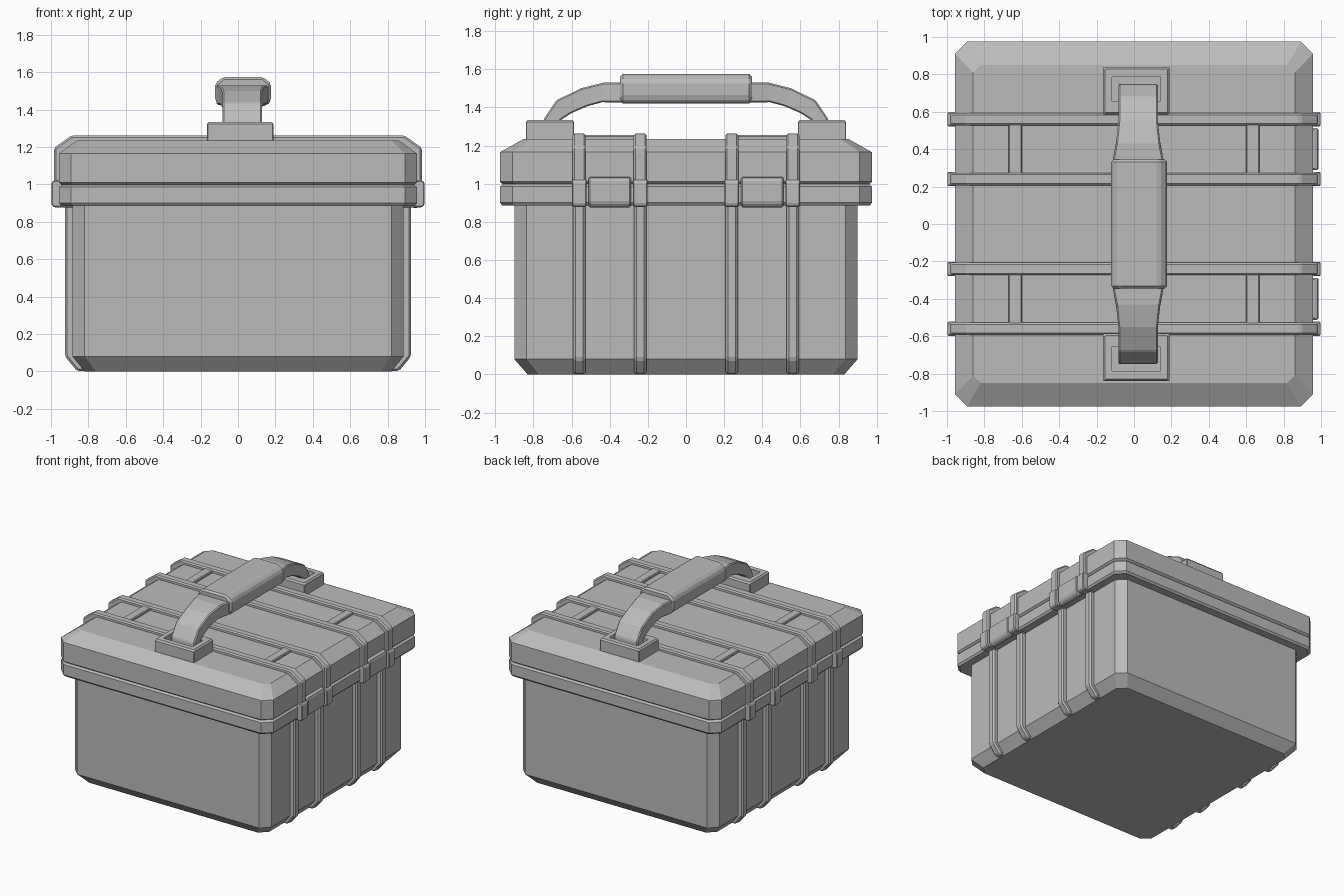
import bpy, bmesh

if "Cube" in bpy.data.objects:
    bpy.data.objects.remove(bpy.data.objects["Cube"], do_unlink=True)

grey = bpy.data.materials.new("plain_grey")
grey.use_nodes = True
grey.diffuse_color = (0.5, 0.5, 0.5, 1)
grey.node_tree.nodes["Principled BSDF"].inputs["Base Color"].default_value = (0.5, 0.5, 0.5, 1)


def loft(name, sections, bevel=0):
    """Skin a row of matching closed sections and cap both ends."""
    bm = bmesh.new()
    rings = [[bm.verts.new(p) for p in s] for s in sections]
    n = len(rings[0])
    for a, b in zip(rings, rings[1:]):
        for i in range(n):
            j = (i + 1) % n
            bm.faces.new((a[i], a[j], b[j], b[i]))
    bm.faces.new(rings[0][::-1])
    bm.faces.new(rings[-1])
    bmesh.ops.recalc_face_normals(bm, faces=bm.faces)
    mesh = bpy.data.meshes.new(name)
    bm.to_mesh(mesh)
    bm.free()
    obj = bpy.data.objects.new(name, mesh)
    bpy.context.collection.objects.link(obj)
    mesh.materials.append(grey)
    if bevel:
        mod = obj.modifiers.new("edge_chamfer", 'BEVEL')
        mod.width = bevel
        mod.segments = 1
        mod.limit_method = 'ANGLE'
    return obj


def ring(z, hx, hy, c, cx=0, cy=0):
    """Rectangle with cut corners at height z."""
    pts = [(hx, hy - c), (hx - c, hy), (c - hx, hy), (-hx, hy - c),
           (-hx, c - hy), (c - hx, -hy), (hx - c, -hy), (hx, c - hy)]
    return [(cx + x, cy + y, z) for x, y in pts]


def prism(name, profile, y0, y1, bevel=0):
    """Extrude an x-z profile along y."""
    return loft(name, [[(x, y, z) for x, z in profile] for y in (y0, y1)], bevel)


def box(name, x0, x1, y0, y1, z0, z1, bevel=0):
    return prism(name, [(x0, z0), (x1, z0), (x1, z1), (x0, z1)], y0, y1, bevel)


def mirrored(half):
    """Complete a symmetric profile from its +x half."""
    return half + [(-x, z) for x, z in reversed(half)]


# Tub with its rim band, and the lid
loft("tub", [ring(0, .82, .83, .06), ring(.08, .885, .9, .065),
             ring(.885, .885, .9, .065), ring(.885, .945, .963, .065),
             ring(.9, .957, .975, .065), ring(.985, .957, .975, .065),
             ring(.997, .942, .96, .065)])
loft("lid", [ring(.997, .942, .96, .065), ring(1.01, .957, .975, .065),
             ring(1.165, .957, .975, .065), ring(1.235, .86, .85, .04)])

# Reinforcing ribs wrapping tub, rim and lid
tub_rib = mirrored([(.86, .002), (.925, .08), (.925, .9)])
lid_rib = mirrored([(.984, 1.005), (.984, 1.195), (.89, 1.262)])
rim_clip = mirrored([(.985, .878), (.998, .892), (.998, 1.01), (.985, 1.022)])
for i, y in enumerate((-.56, -.24, .24, .56)):
    prism(f"tub_rib_{i}", tub_rib, y - .032, y + .032, .012)
    prism(f"lid_rib_{i}", lid_rib, y - .034, y + .034, .01)
    prism(f"rim_clip_{i}", rim_clip, y - .038, y + .038, .006)

for side, s in (("front", -1), ("back", 1)):
    # Cross bars between each pair of lid ribs
    for end, x in (("right", -.635), ("left", .635)):
        box(f"{side}_{end}_cross_bar", x - .036, x + .036,
            s * .4 - .14, s * .4 + .14, 1.2, 1.254, .006)

    # Latch on the +x side
    latch = [(.93, .875), (.965, .875), (.987, .9), (.987, 1.022), (.975, 1.036), (.93, 1.036)]
    prism(f"{side}_latch", latch, s * .4 - .112, s * .4 + .112, .01)

    # Handle socket with a recessed opening
    cx, cy, oy = .012, s * .713, s * .722
    loft(f"{side}_handle_socket", [
        ring(1.2, .178, .127, .005, cx, cy), ring(1.322, .178, .127, .005, cx, cy),
        ring(1.335, .168, .117, .005, cx, cy), ring(1.335, .13, .067, .005, cx, oy),
        ring(1.245, .13, .067, .005, cx, oy)])

    # Handle arm: outer (y, z), inner (y, z), half width
    path = [((.75, 1.24), (.665, 1.24), .105), ((.745, 1.34), (.655, 1.335), .105),
            ((.68, 1.437), (.6, 1.37), .106), ((.55, 1.5), (.52, 1.405), .106),
            ((.43, 1.53), (.44, 1.427), .118), ((.33, 1.53), (.33, 1.425), .138)]
    arm = []
    for (ya, za), (yb, zb), w in path:
        arm.append([(.022 - w, s * ya, za), (.022 + w, s * ya, za),
                    (.022 + w, s * yb, zb), (.022 - w, s * yb, zb)])
    loft(f"{side}_handle_arm", arm, .008)

# Handle grip
prism("handle_grip", [(-.08, 1.575), (.133, 1.575), (.177, 1.54), (.177, 1.45),
                      (.155, 1.42), (-.101, 1.42), (-.123, 1.45), (-.123, 1.54)],
      -.345, .345, .014)
